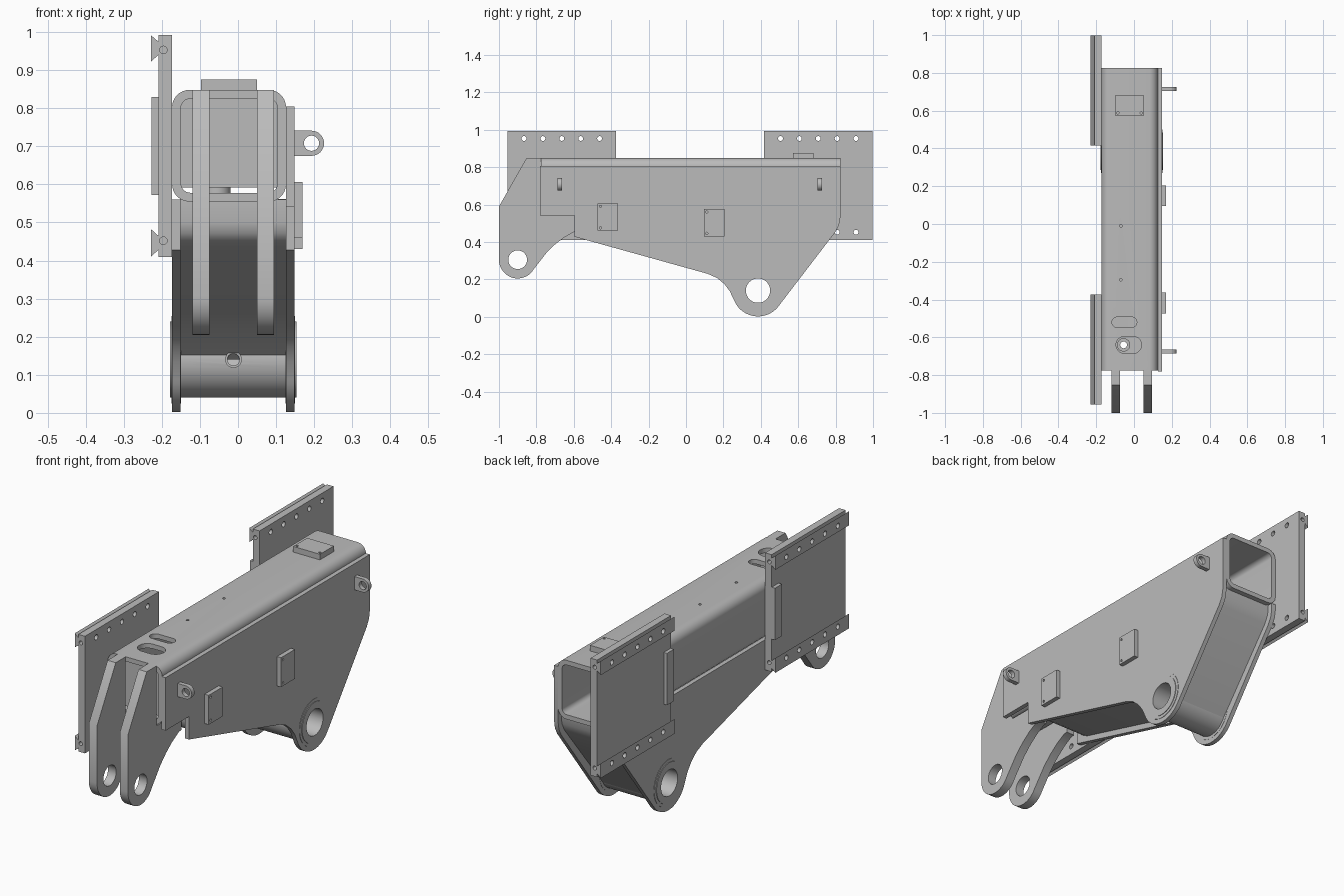
import bpy, bmesh
from math import cos, sin, radians, pi
from mathutils import Vector

if "Cube" in bpy.data.objects:
    bpy.data.objects.remove(bpy.data.objects["Cube"])

steel = bpy.data.materials.new("grey_steel")
GREY = (0.5, 0.5, 0.5, 1)
steel.use_nodes = True
steel.diffuse_color = GREY
steel.node_tree.nodes["Principled BSDF"].inputs["Base Color"].default_value = GREY


def arc(cx, cy, r, a0, a1, n=16):
    """Points along an arc, angles in degrees."""
    return [(cx + r * cos(radians(a0 + (a1 - a0) * i / n)),
             cy + r * sin(radians(a0 + (a1 - a0) * i / n))) for i in range(n + 1)]


def circle(cx, cy, r, n=40):
    return arc(cx, cy, r, 0, 360, n)[:-1]


def rounded(x0, x1, y0, y1, r, n=8):
    pts = []
    for i, (cx, cy) in enumerate([(x1 - r, y1 - r), (x0 + r, y1 - r),
                                  (x0 + r, y0 + r), (x1 - r, y0 + r)]):
        pts += arc(cx, cy, r, 90 * i, 90 * i + 90, n)
    return pts


def rect(x0, x1, y0, y1):
    return [(x0, y0), (x1, y0), (x1, y1), (x0, y1)]


def prism(name, pts, axis, lo, hi):
    """Extrude a 2D outline along an axis."""
    place = {"x": lambda p, t: (t, p[0], p[1]),
             "y": lambda p, t: (p[0], t, p[1]),
             "z": lambda p, t: (p[0], p[1], t)}[axis]
    bm = bmesh.new()
    face = bm.faces.new([bm.verts.new(place(p, lo)) for p in pts])
    ext = bmesh.ops.extrude_face_region(bm, geom=[face], use_keep_orig=True)
    move = Vector(place((0, 0), hi - lo))
    for v in ext["geom"]:
        if isinstance(v, bmesh.types.BMVert):
            v.co += move
    bmesh.ops.recalc_face_normals(bm, faces=bm.faces)
    mesh = bpy.data.meshes.new(name)
    bm.to_mesh(mesh)
    bm.free()
    mesh.materials.append(steel)
    obj = bpy.data.objects.new(name, mesh)
    bpy.context.collection.objects.link(obj)
    smooth(mesh)
    return obj


def smooth(mesh):
    mesh.shade_smooth()
    mesh.set_sharp_from_angle(angle=radians(30))


def cut(obj, *cutters):
    """Subtract cutters (outline, axis, lo, hi) and bake the result."""
    tools = [prism("cutter", *c) for c in cutters]
    for tool in tools:
        mod = obj.modifiers.new("cut", "BOOLEAN")
        mod.operation, mod.solver, mod.object = "DIFFERENCE", "EXACT", tool
    graph = bpy.context.evaluated_depsgraph_get()
    mesh = bpy.data.meshes.new_from_object(obj.evaluated_get(graph))
    obj.modifiers.clear()
    obj.data = mesh
    smooth(mesh)
    for tool in tools:
        bpy.data.objects.remove(tool)
    return obj


def strip(path, t):
    """Outline of a bent sheet: path thickened by t on its left side."""
    off = []
    for i, p in enumerate(path):
        a, b = Vector(path[max(i - 1, 0)]), Vector(path[min(i + 1, len(path) - 1)])
        d = (b - a).normalized()
        off.append((p[0] - d.y * t, p[1] + d.x * t))
    return path + off[::-1]


# Hollow box beam with slots and drain holes
slot_a = arc(0.015 - 0.027, -0.52, 0.027, -90, 90) + arc(-0.09, -0.52, 0.027, 90, 270)
slot_b = arc(-0.005, -0.64, 0.045, -90, 90) + arc(-0.05, -0.64, 0.045, 90, 270)
cut(prism("box_beam", rounded(-0.173, 0.126, 0.555, 0.848, 0.045), "y", -0.775, 0.825),
    (rounded(-0.15, 0.104, 0.578, 0.825, 0.025), "y", -1, 1),
    (slot_a, "z", 0.75, 0.9), (slot_b, "z", 0.75, 0.9),
    (circle(-0.055, -0.64, 0.018), "z", 0.5, 0.65),
    (circle(-0.07, -0.01, 0.007, 16), "z", 0.75, 0.9),
    (circle(-0.07, -0.295, 0.007, 16), "z", 0.75, 0.9))
cut(prism("floor_collar", circle(-0.055, -0.64, 0.035), "z", 0.575, 0.61),
    (circle(-0.055, -0.64, 0.018), "z", 0.5, 0.7))
prism("beam_end_cap", rect(-0.15, 0.104, 0.592, 0.825), "y", -0.755, -0.735)

# Side plates hanging down to the pivot
PY, PZ = 0.385, 0.14
lower = ([(0.825, 0.53), (0.818, 0.49), (0.8, 0.455)]
         + arc(PY, PZ, 0.138, -36, -158, 24)
         + [(0.235, 0.135), (0.205, 0.175), (0.165, 0.208), (0.115, 0.23), (-0.597, 0.428)])
bore = (circle(PY, PZ, 0.065, 48), "x", -0.4, 0.4)
cut(prism("left_side_plate", lower + [(-0.597, 0.545), (-0.597, 0.56), (0.825, 0.56)],
          "x", 0.126, 0.148), bore).location.x = -0.299 + 0.0
bpy.data.objects["left_side_plate"].name = "right_side_plate"
cut(prism("left_side_plate", lower + [(-0.597, 0.542), (-0.78, 0.542), (-0.78, 0.805),
                                      (0.825, 0.805)], "x", 0.126, 0.148), bore)

# Bent closing sheets between the side plates
prism("belly_sheet", strip([(-0.575, 0.56), (-0.575, 0.5), (-0.568, 0.472), (-0.55, 0.452),
                            (-0.52, 0.436), (0.11, 0.26), (0.18, 0.235), (0.23, 0.2),
                            (0.3, 0.14)], 0.02), "x", -0.152, 0.127)
prism("rear_sheet", strip([(0.47, 0.09), (0.775, 0.47), (0.795, 0.51), (0.8, 0.56)], 0.02),
      "x", -0.152, 0.127)

# Pivot cross tube with weld rings and a grease port
port = (circle(-0.012, PZ, 0.016, 24), "y", 0.2, 0.6)
cut(prism("pivot_tube", circle(PY, PZ, 0.1, 48), "x", -0.178, 0.153), bore, port)
for name, lo, hi in (("right_weld_ring", -0.175, -0.15), ("left_weld_ring", 0.125, 0.15)):
    cut(prism(name, circle(PY, PZ, 0.115, 48), "x", lo, hi), bore)
for name, lo, hi in (("front_port_ring", 0.28, 0.3), ("rear_port_ring", 0.47, 0.49)):
    cut(prism(name, circle(-0.012, PZ, 0.022, 24), "y", lo, hi), port)

# Front clevis ears
ear = ([(-1.0, 0.59), (-0.853, 0.848), (-0.775, 0.848), (-0.775, 0.55), (-0.58, 0.55),
        (-0.58, 0.455), (-0.6, 0.453), (-0.65, 0.425), (-0.7, 0.387), (-0.745, 0.343)]
       + arc(-0.9, 0.305, 0.1, -30, -180, 20))
for name, x in (("right_clevis_ear", -0.12), ("left_clevis_ear", 0.05)):
    cut(prism(name, ear, "x", x, x + 0.045), (circle(-0.9, 0.305, 0.05), "x", -0.4, 0.4))

# Mounting rails with dovetail edges, bolt holes and a stop bar
profile = [(-0.173, 0.41), (-0.173, 0.992), (-0.209, 0.992), (-0.209, 0.975), (-0.229, 0.992),
           (-0.229, 0.922), (-0.209, 0.94), (-0.209, 0.465), (-0.229, 0.483),
           (-0.229, 0.41), (-0.209, 0.428), (-0.209, 0.41)]
for name, y0, stop in (("front", -0.955, -0.43), ("rear", 0.416, 0.418)):
    holes = [(circle(y0 + 0.089 + 0.101 * i, z, 0.013, 20), "x", -0.3, -0.1)
             for i in range(5) for z in (0.452, 0.953)]
    holes += [(circle(-0.196, z, 0.01, 16), "y", y0 + a, y0 + a + 0.06)
              for z in (0.452, 0.953) for a in (-0.03, 0.55)]
    cut(prism(name + "_mount_rail", profile, "y", y0, y0 + 0.581), *holes)
    prism(name + "_stop_bar", rect(-0.227, -0.205, 0.572, 0.83), "y", stop, stop + 0.055)

# Lifting lugs
lug = [(0.145, 0.675)] + arc(0.193, 0.708, 0.033, -90, 90) + [(0.145, 0.741)]
for name, y in (("front_lug", -0.675), ("rear_lug", 0.715)):
    cut(prism(name, lug, "y", y - 0.011, y + 0.011),
        (circle(0.193, 0.708, 0.02, 24), "y", y - 0.1, y + 0.1))

# Bolt-on pads on the side and top
for name, y, z in (("front_side_pad", -0.473, 0.46), ("rear_side_pad", 0.095, 0.43)):
    cut(prism(name, rect(y, y + 0.11, z, z + 0.146), "x", 0.146, 0.17),
        *[(circle(y + 0.016, z + h, 0.006, 12), "x", 0.155, 0.2) for h in (0.016, 0.13)])
cut(prism("top_pad", rect(-0.097, 0.05, 0.572, 0.682), "z", 0.84, 0.876),
    *[(circle(x, 0.588, 0.006, 12), "z", 0.855, 0.9) for x in (-0.085, 0.038)])
